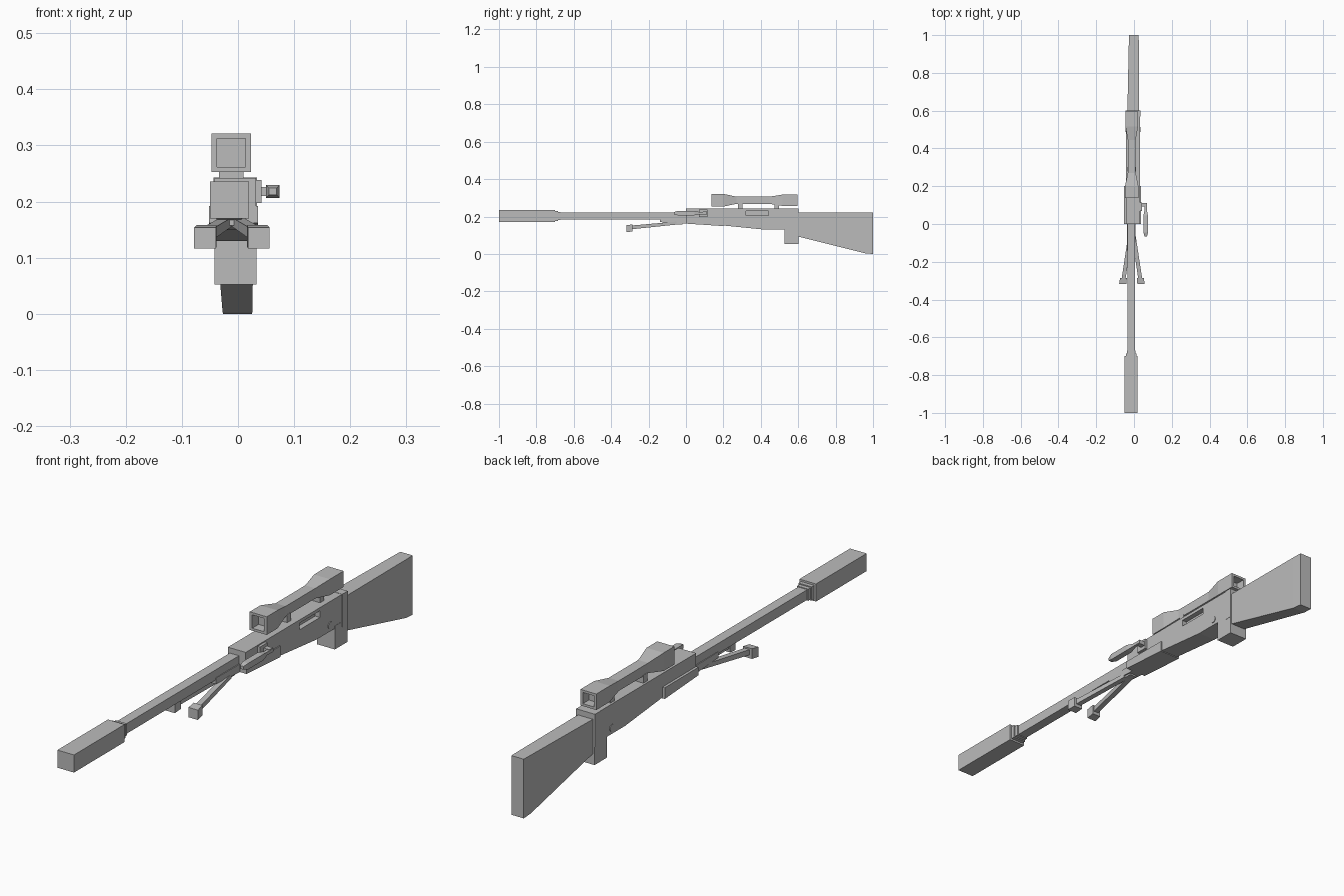
import bpy, bmesh, math
from mathutils import Matrix

cube = bpy.data.objects.get("Cube")
if cube:
    bpy.data.objects.remove(cube)

grey = bpy.data.materials.new("plain_grey")
grey.use_nodes = True
grey.diffuse_color = (0.5, 0.5, 0.5, 1)
grey.node_tree.nodes["Principled BSDF"].inputs["Base Color"].default_value = (0.5, 0.5, 0.5, 1)


def finish(name, bm):
    bmesh.ops.recalc_face_normals(bm, faces=bm.faces)
    mesh = bpy.data.meshes.new(name)
    bm.to_mesh(mesh)
    bm.free()
    mesh.materials.append(grey)
    obj = bpy.data.objects.new(name, mesh)
    bpy.context.collection.objects.link(obj)
    return obj


def loft(name, sections):
    """Rectangular sections along y: (y, centre x, centre z, width, height)."""
    bm = bmesh.new()
    rings = []
    for y, cx, cz, w, h in sections:
        corners = ((-1, -1), (1, -1), (1, 1), (-1, 1))
        rings.append([bm.verts.new((cx + a * w / 2, y, cz + b * h / 2)) for a, b in corners])
    for r, s in zip(rings, rings[1:]):
        for i in range(4):
            j = (i + 1) % 4
            bm.faces.new((r[i], r[j], s[j], s[i]))
    bm.faces.new(rings[0])
    bm.faces.new(rings[-1])
    return finish(name, bm)


def box(name, x0, x1, y0, y1, z0, z1):
    section = ((x0 + x1) / 2, (z0 + z1) / 2, x1 - x0, z1 - z0)
    return loft(name, [(y0, *section), (y1, *section)])


def prism(name, profile, x0, x1):
    """Side profile of (y, z) points extruded across x."""
    bm = bmesh.new()
    face = bm.faces.new([bm.verts.new((x0, y, z)) for y, z in profile])
    out = bmesh.ops.extrude_face_region(bm, geom=[face])
    verts = [v for v in out["geom"] if isinstance(v, bmesh.types.BMVert)]
    bmesh.ops.translate(bm, verts=verts, vec=(x1 - x0, 0, 0))
    return finish(name, bm)


AXIS = -0.015

# Barrel, its muzzle tube and the stepped collar between them
loft("muzzle_tube", [(y, AXIS, 0.203, 0.069, 0.066) for y in (-1, -0.7)])
loft("muzzle_collar", [(-0.7, AXIS, 0.203, 0.054, 0.052), (-0.685, AXIS, 0.203, 0.054, 0.052),
                       (-0.685, AXIS, 0.203, 0.046, 0.044), (-0.67, AXIS, 0.203, 0.046, 0.044)])
loft("barrel", [(y, AXIS, 0.203, 0.038, 0.038) for y in (-0.68, 0.02)])

# Receiver with a cut port on the bolt side
receiver = prism("receiver", [(0, 0.242), (0.6, 0.242), (0.6, 0.13), (0.42, 0.13),
                              (0.2, 0.152), (0, 0.165)], -0.042, 0.032)
cutter = box("port_cutter", 0.012, 0.06, 0.32, 0.44, 0.205, 0.23)
cutter.hide_render = True
cutter.hide_viewport = True
cutter.display_type = 'WIRE'
cut = receiver.modifiers.new("port", 'BOOLEAN')
cut.object = cutter
cut.operation = 'DIFFERENCE'
cut.solver = 'EXACT'
box("rear_plate", -0.044, 0.034, 0.57, 0.602, 0.12, 0.243)
box("magazine", -0.042, 0.033, 0.527, 0.602, 0.052, 0.14)

# Forend: wide sleeve under the receiver, narrowing under the barrel
loft("forend", [(-0.14, AXIS, 0.181, 0.042, 0.022), (0, AXIS, 0.177, 0.046, 0.03),
                (0, -0.008, 0.177, 0.088, 0.03), (0.2, -0.008, 0.17, 0.088, 0.042)])

# Stock
loft("stock", [(0.595, -0.004, 0.158, 0.062, 0.128), (0.96, -0.001, 0.1125, 0.053, 0.219),
               (1, -0.001, 0.111, 0.051, 0.222)])

# Scope with a hollow at each end, on two mounts
SX, SZ = -0.012, 0.287
outline = [(0.175, 0.05, 0.05), (0.137, 0.05, 0.05), (0.137, 0.071, 0.068), (0.2, 0.071, 0.068),
           (0.27, 0.042, 0.038), (0.446, 0.042, 0.038), (0.515, 0.066, 0.06),
           (0.596, 0.066, 0.06), (0.596, 0.046, 0.042), (0.56, 0.046, 0.042)]
loft("scope", [(y, SX, SZ, w, h) for y, w, h in outline])
for name, y in (("front_mount", 0.277), ("rear_mount", 0.472)):
    box(name, SX - 0.022, SX + 0.022, y, y + 0.024, 0.238, 0.272)

# Bolt and handle
box("bolt_base", 0.028, 0.042, 0.07, 0.115, 0.197, 0.238)
box("bolt_arm", 0.04, 0.066, 0.092, 0.112, 0.21, 0.226)
loft("bolt_handle", [(-0.065, 0.062, 0.218, 0.014, 0.012), (-0.045, 0.062, 0.218, 0.024, 0.023),
                     (0.045, 0.062, 0.218, 0.024, 0.023), (0.075, 0.062, 0.218, 0.012, 0.012),
                     (0.112, 0.062, 0.218, 0.012, 0.012)])

# Bipod
for name, s in (("right", -1), ("left", 1)):
    mid = -0.011
    loft(name + "_leg", [(-0.05, mid + s * 0.008, 0.165, 0.02, 0.016),
                         (-0.29, mid + s * 0.044, 0.142, 0.021, 0.02)])
    loft(name + "_foot", [(-0.318, mid + s * 0.048, 0.135, 0.039, 0.037),
                          (-0.285, mid + s * 0.045, 0.139, 0.036, 0.038)])
box("bipod_bracket", -0.028, 0.002, -0.09, -0.02, 0.157, 0.175)

# Cross pin showing on both sides of the receiver
bm = bmesh.new()
bmesh.ops.create_cone(bm, cap_ends=True, segments=16, radius1=0.013, radius2=0.013, depth=0.079,
                      matrix=Matrix.Translation((-0.005, 0.5, 0.153)) @ Matrix.Rotation(math.pi / 2, 4, 'Y'))
finish("cross_pin", bm)
